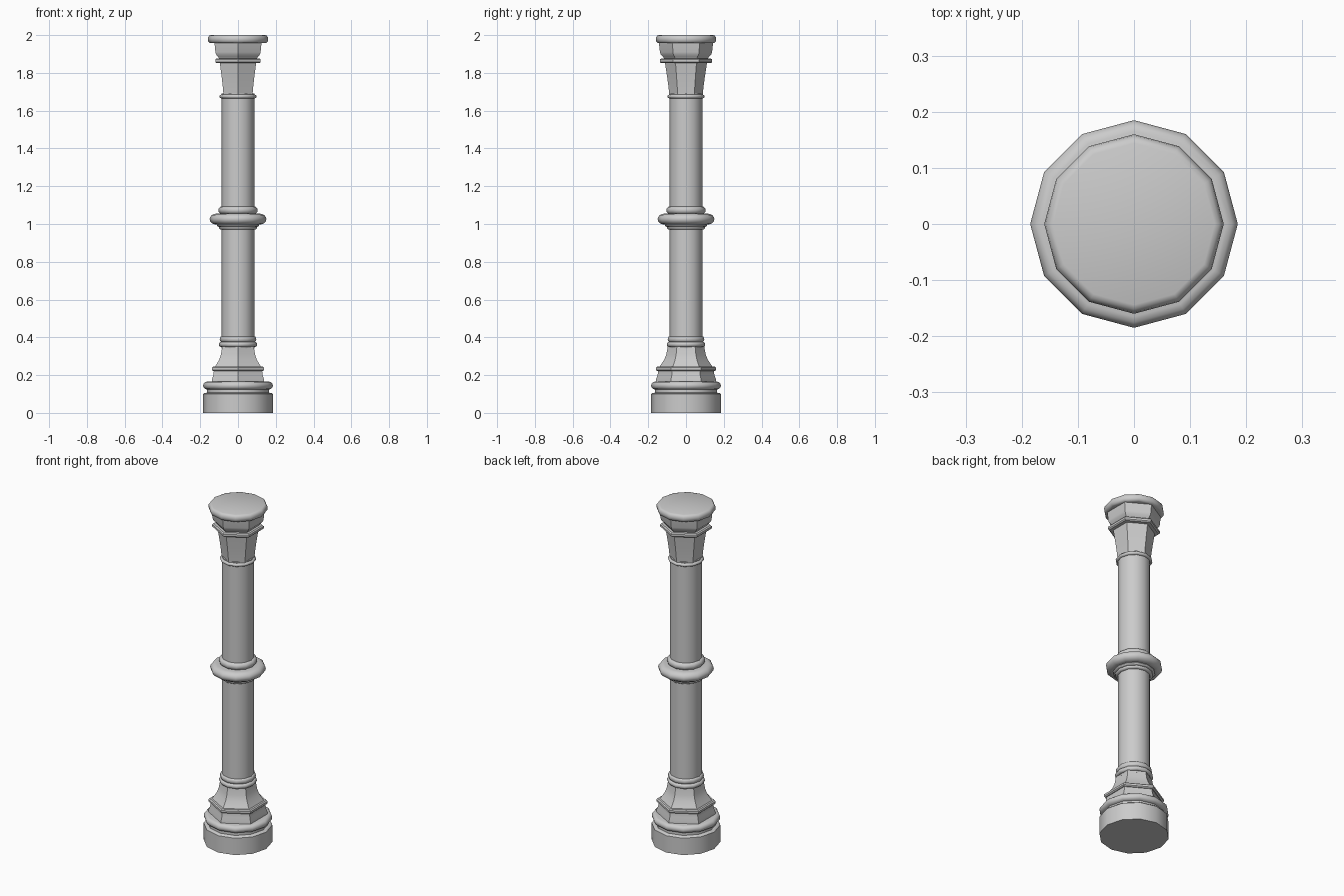
import bpy, bmesh
from math import cos, sin, pi, radians

if "Cube" in bpy.data.objects:
    bpy.data.objects.remove(bpy.data.objects["Cube"])


def lathe(name, profile, sides=12, turn=0.0):
    """Revolve (radius, z) points into a closed solid with the given side count."""
    bm = bmesh.new()
    rings = [[bm.verts.new((r * cos(turn + 2 * pi * i / sides),
                            r * sin(turn + 2 * pi * i / sides), z))
              for i in range(sides)] for r, z in profile]
    for a, b in zip(rings, rings[1:]):
        for i in range(sides):
            j = (i + 1) % sides
            bm.faces.new((a[i], a[j], b[j], b[i]))
    bm.faces.new(rings[0][::-1])
    bm.faces.new(rings[-1])
    mesh = bpy.data.meshes.new(name)
    bm.to_mesh(mesh)
    bm.free()
    obj = bpy.data.objects.new(name, mesh)
    bpy.context.collection.objects.link(obj)
    bpy.ops.object.select_all(action='DESELECT')
    obj.select_set(True)
    bpy.context.view_layer.objects.active = obj
    bpy.ops.object.shade_smooth_by_angle(angle=radians(40))
    return obj


def bead(r, z0, z1, depth, steps=6):
    """Half-round moulding profile from z0 to z1 reaching radius r."""
    mid, half = (z0 + z1) / 2, (z1 - z0) / 2
    return [(r - depth + depth * cos(t), mid + half * sin(t))
            for t in (-pi / 2 + pi * k / steps for k in range(steps + 1))]


# Round plinth with a recessed neck and rounded moulding
lathe("plinth", [(0.185, 0), (0.185, 0.1), (0.181, 0.104), (0.165, 0.107), (0.165, 0.124)]
      + bead(0.185, 0.124, 0.165, 0.02))

# Hexagonal base, corners pointing front and back
lathe("hex_base", [(0.160, 0.16), (0.158, 0.18), (0.150, 0.20), (0.148, 0.222)]
      + bead(0.161, 0.222, 0.245, 0.008, 3)
      + [(0.140, 0.245), (0.133, 0.255), (0.116, 0.28), (0.104, 0.31),
         (0.096, 0.355)], 6, pi / 6)

# Shaft and its collars
lathe("shaft", [(0.087, 0.34), (0.087, 1.69)])
lathe("lower_collar", bead(0.102, 0.35, 0.375, 0.01) + bead(0.097, 0.375, 0.405, 0.01))
lathe("middle_lower_bead", bead(0.101, 0.97, 0.992, 0.014))
lathe("middle_ring", bead(0.112, 0.985, 1.002, 0.012) + bead(0.15, 0.997, 1.055, 0.035, 8))
lathe("middle_upper_bead", bead(0.104, 1.053, 1.093, 0.018))
lathe("upper_collar", bead(0.098, 1.665, 1.685, 0.011))

# Hexagonal capital flaring upward
lathe("hex_capital", [(0.088, 1.675), (0.092, 1.72), (0.100, 1.78), (0.111, 1.852)]
      + bead(0.140, 1.852, 1.876, 0.008, 3)
      + [(0.116, 1.876), (0.121, 1.885), (0.134, 1.897), (0.138, 1.91),
         (0.144, 1.962)], 6, pi / 6)

# Round cap slab
lathe("cap", bead(0.160, 1.957, 2.0, 0.016))
